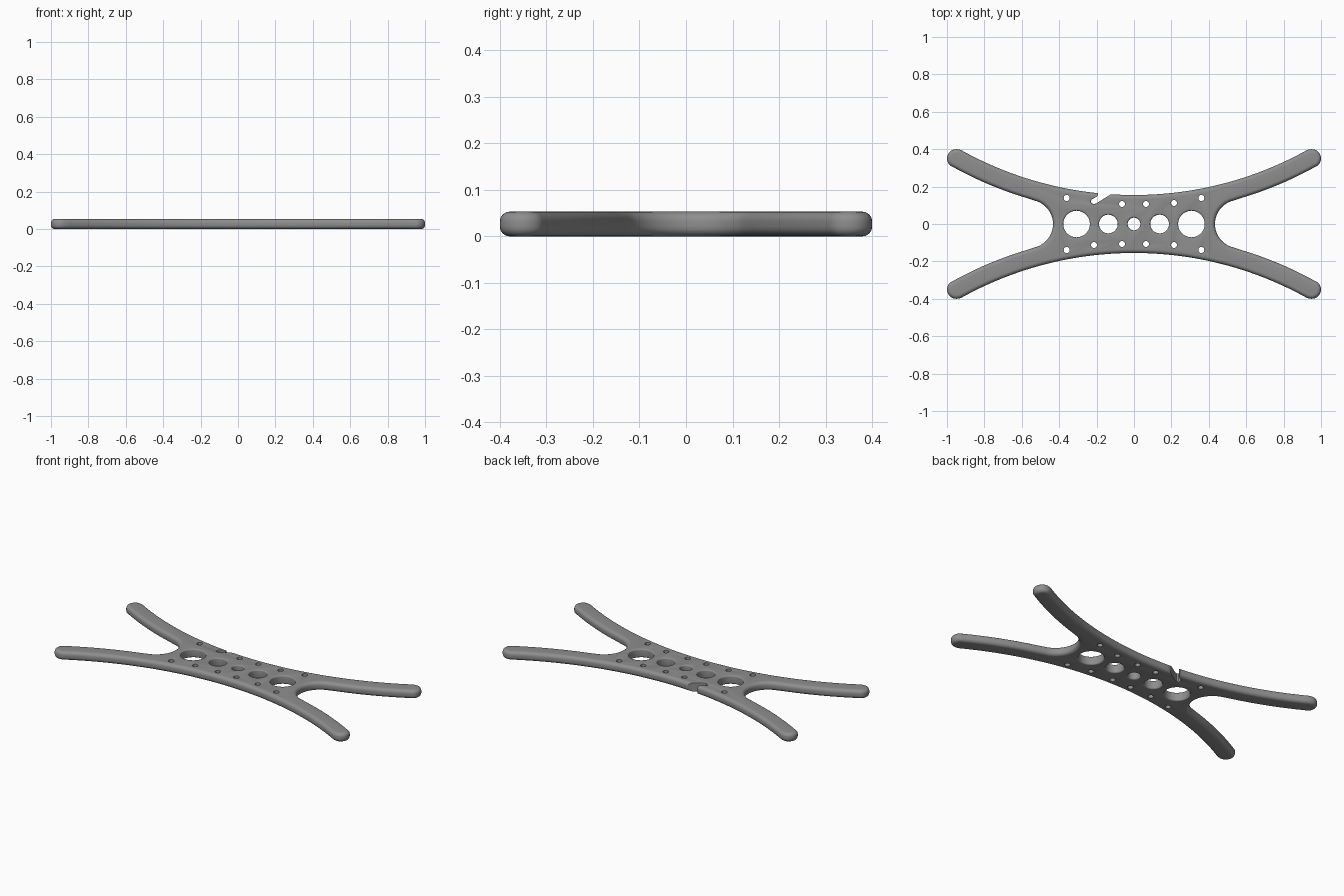
import bpy, bmesh
from math import sin, cos, pi, asin, radians
from mathutils import Vector

if "Cube" in bpy.data.objects:
    bpy.data.objects.remove(bpy.data.objects["Cube"])

H, ROUND = 0.053, 0.021          # plate thickness, edge rounding
RING_Y, R_OUT, R_IN = 2.055, 1.9, 2.0   # arc that shapes the arms
TIP = asin(0.95 / 1.95)

grey = bpy.data.materials.new("grey plastic")
grey.diffuse_color = (0.27, 0.27, 0.27, 1)
grey.use_nodes = True
grey.node_tree.nodes["Principled BSDF"].inputs["Base Color"].default_value = grey.diffuse_color


def loft(bm, rings):
    """Closed solid through a stack of equally sized point rings."""
    loops = [[bm.verts.new(p) for p in ring] for ring in rings]
    n = len(loops[0])
    for a, b in zip(loops, loops[1:]):
        for i in range(n):
            j = (i + 1) % n
            bm.faces.new((a[i], a[j], b[j], b[i]))
    bm.faces.new(loops[0][::-1])
    bm.faces.new(loops[-1])


def make_object(name, bm):
    bmesh.ops.recalc_face_normals(bm, faces=bm.faces[:])
    mesh = bpy.data.meshes.new(name)
    bm.to_mesh(mesh)
    bm.free()
    obj = bpy.data.objects.new(name, mesh)
    bpy.context.collection.objects.link(obj)
    mesh.materials.append(grey)
    return obj


def arc(cx, cy, r, a0, a1, n):
    return [Vector((cx + r * cos(a0 + (a1 - a0) * i / n),
                    cy + r * sin(a0 + (a1 - a0) * i / n))) for i in range(n + 1)]


def edge_profile(r, steps=6):
    """(height, distance in from the widest line) from bottom to top."""
    low = [(r - r * cos(pi / 2 * i / steps), r - r * sin(pi / 2 * i / steps))
           for i in range(steps + 1)]
    return low + [(H - z, d) for z, d in reversed(low)]


# Outline: one quarter (outer arc, round tip, inner arc, end scallop), mirrored twice
down = -pi / 2
quarter = arc(0, RING_Y, R_OUT, down, down + TIP, 28)
quarter += arc(0.95, 0.35, 0.05, pi / 2 + TIP, TIP - pi / 2, 14)[1:-1]
quarter += arc(0, RING_Y, R_IN, down + TIP, down + asin(0.565 / R_IN), 14)
quarter += arc(0.562, 0, 0.129, radians(112), pi, 14)
half = quarter + [Vector((p.x, -p.y)) for p in quarter[-2::-1]]
outline = half + [Vector((-p.x, p.y)) for p in half[-2:0:-1]]

# Plate with rounded rim
count = len(outline)
normals = []
for i in range(count):
    t = (outline[(i + 1) % count] - outline[i - 1]).normalized()
    normals.append(Vector((t.y, -t.x)))       # inward for a clockwise outline
bm = bmesh.new()
loft(bm, [[(*(p + n * d), z) for p, n in zip(outline, normals)]
          for z, d in edge_profile(ROUND)])
plate = make_object("plate", bm)

# Round holes, flared softly at both faces
cut = bmesh.new()


def hole(x, y, r, flare, sides):
    prof = [(z, r + d) for z, d in edge_profile(flare, 4)]
    prof = [(-0.02, prof[0][1])] + prof + [(H + 0.02, prof[-1][1])]
    loft(cut, [[(*p, z) for p in arc(x, y, rad, 0, 2 * pi, sides)[:-1]]
               for z, rad in prof])


for x, r in ((0, 0.034), (0.137, 0.05), (0.307, 0.071)):
    for s in ((1, -1) if x else (1,)):
        hole(s * x, 0, r, 0.008, 48)
for x, y in ((0.064, 0.107), (0.214, 0.112), (0.36, 0.139)):
    for sx in (1, -1):
        for sy in (1, -1):
            if (x, sx, sy) != (0.214, -1, 1):     # the notch sits here
                hole(sx * x, sy * y, 0.016, 0.001, 20)

# Hooked notch in the back edge
notch = [(-0.192, 0.21), (-0.192, 0.153), (-0.2, 0.146), (-0.226, 0.131),
         (-0.231, 0.121), (-0.226, 0.111), (-0.214, 0.106), (-0.202, 0.11),
         (-0.135, 0.152), (-0.118, 0.162), (-0.1, 0.167), (-0.1, 0.21)]
rings = []
for z, d in [(-0.02, 0.008)] + edge_profile(0.008, 4) + [(H + 0.02, 0.008)]:
    k = 1 + d * 7
    rings.append([(-0.17 + (x + 0.17) * k, 0.145 + (y - 0.145) * k, z)
                  for x, y in notch])
loft(cut, rings)
cutter = make_object("hole_cutter", cut)

# Cut, then shade
mod = plate.modifiers.new("holes", 'BOOLEAN')
mod.operation, mod.solver, mod.object = 'DIFFERENCE', 'EXACT', cutter
bpy.context.view_layer.objects.active = plate
plate.select_set(True)
bpy.ops.object.modifier_apply(modifier=mod.name)
bpy.data.objects.remove(cutter)
bpy.ops.object.shade_smooth_by_angle(angle=radians(35))
